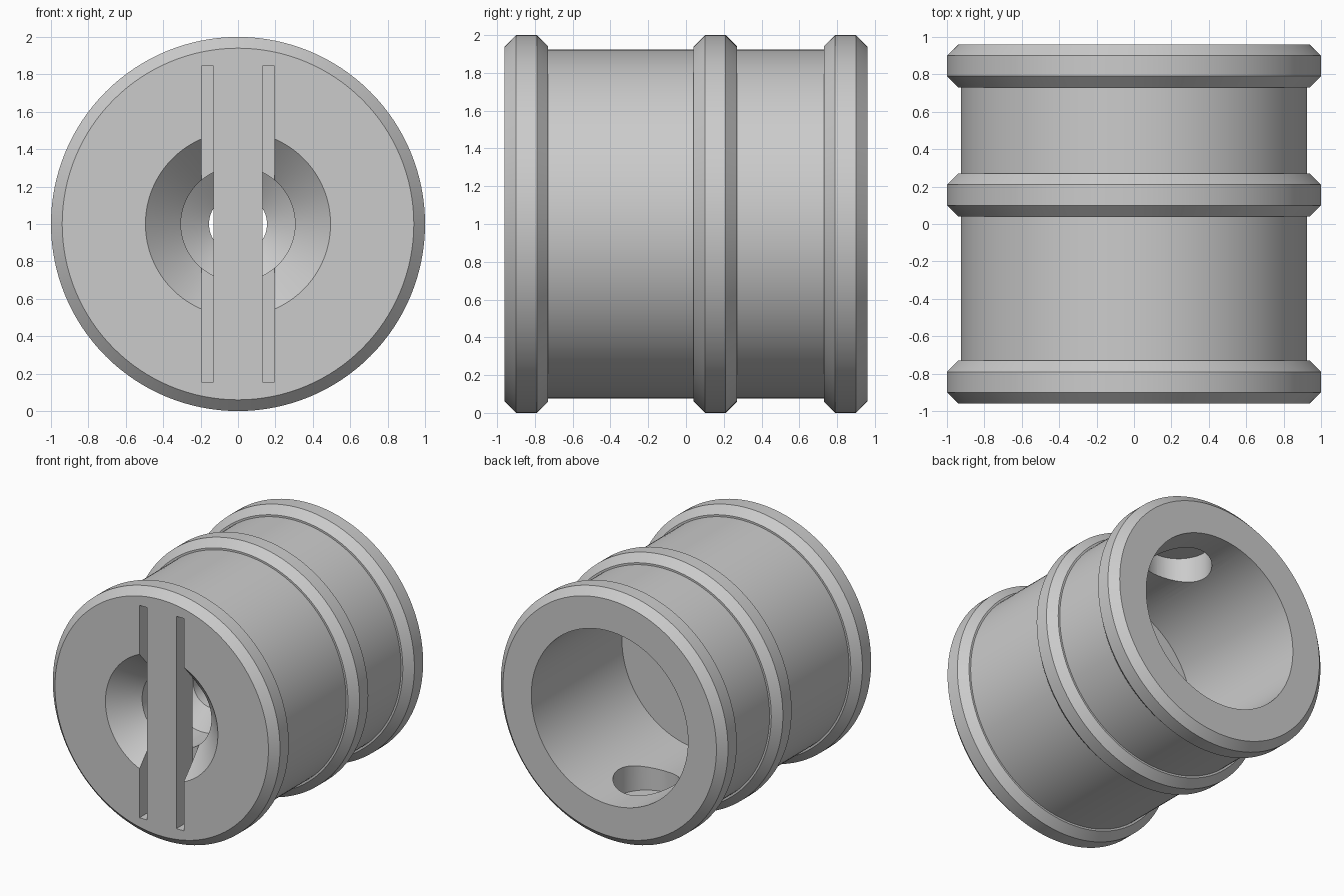
import bpy, bmesh, math
from mathutils import Matrix, Vector

cube = bpy.data.objects.get("Cube")
if cube:
    bpy.data.objects.remove(cube, do_unlink=True)

grey = bpy.data.materials.new("plain_grey")
grey.use_nodes = True
grey.diffuse_color = (0.6, 0.6, 0.6, 1)
grey.node_tree.nodes["Principled BSDF"].inputs["Base Color"].default_value = (0.6, 0.6, 0.6, 1)

FRONT, BACK, AXIS_Z = -0.96, 0.96, 1.0
BODY_R, RIM_R, RING_R = 0.925, 0.94, 1.0
SLOT_DEPTH, SLOT_HALF, BAR_HALF, SLOT_LEN = 0.2, 0.195, 0.13, 1.69


def make_object(name, bm):
    bmesh.ops.recalc_face_normals(bm, faces=bm.faces)
    mesh = bpy.data.meshes.new(name)
    bm.to_mesh(mesh)
    bm.free()
    mesh.materials.append(grey)
    obj = bpy.data.objects.new(name, mesh)
    bpy.context.collection.objects.link(obj)
    return obj


def lathe(name, profile, steps=128):
    """Revolve a closed (radius, y) profile around the lengthwise axis."""
    bm = bmesh.new()
    verts = [bm.verts.new((r, y, AXIS_Z)) for r, y in profile]
    edges = [bm.edges.new((v, verts[i - 1])) for i, v in enumerate(verts)]
    bmesh.ops.spin(bm, geom=verts + edges, cent=(0, 0, AXIS_Z), axis=(0, 1, 0),
                   angle=math.tau, steps=steps, use_merge=True)
    bmesh.ops.remove_doubles(bm, verts=bm.verts, dist=0.0001)
    return make_object(name, bm)


def box(name, low, high):
    bm = bmesh.new()
    low, high = Vector(low), Vector(high)
    bmesh.ops.create_cube(bm, size=1, matrix=Matrix.Translation((low + high) / 2)
                          @ Matrix.Diagonal((*(high - low), 1)))
    return make_object(name, bm)


def cut(target, cutter):
    mod = target.modifiers.new("cut", 'BOOLEAN')
    mod.operation, mod.solver, mod.object = 'DIFFERENCE', 'EXACT', cutter
    bpy.context.view_layer.objects.active = target
    bpy.ops.object.modifier_apply(modifier=mod.name)
    bpy.data.objects.remove(cutter, do_unlink=True)


# Outer profile: three chamfered rings joined by the plain barrel
outer = []
for start in (FRONT, 0.04, 0.73):
    end = start + 0.23
    ring = [(RIM_R, start), (RING_R, start + 0.06),
            (RING_R, end - 0.06), (RIM_R, end)]
    if start > FRONT:
        ring.insert(0, (BODY_R, start))
    if end < BACK - 0.01:
        ring.append((BODY_R, end))
    outer += ring

# Inner profile: rear bore, small passage, stepped front hole and countersink
inner = [(0.69, BACK), (0.69, -0.18), (0.155, -0.18), (0.155, -0.34),
         (0.305, -0.45), (0.305, -0.77), (0.495, FRONT)]
barrel = lathe("barrel", outer + inner)

# Front slot recess
half = SLOT_LEN / 2
cut(barrel, box("slot_cutter", (-SLOT_HALF, FRONT - 0.1, AXIS_Z - half),
                (SLOT_HALF, FRONT + SLOT_DEPTH, AXIS_Z + half)))

# Blind round pockets in the top and bottom of the rear bore
bm = bmesh.new()
bmesh.ops.create_cone(bm, cap_ends=True, segments=64, radius1=0.24, radius2=0.24,
                      depth=1.72, matrix=Matrix.Translation((0, 0.5, AXIS_Z)))
cut(barrel, make_object("pocket_cutter", bm))

# Bar filling the middle of the recess, leaving a narrow slot on each side
bar = box("front_bar", (-BAR_HALF, FRONT, AXIS_Z - half),
          (BAR_HALF, FRONT + SLOT_DEPTH, AXIS_Z + half))

bpy.ops.object.select_all(action='DESELECT')
barrel.select_set(True)
bpy.context.view_layer.objects.active = barrel
bpy.ops.object.shade_smooth_by_angle(angle=math.radians(25))
